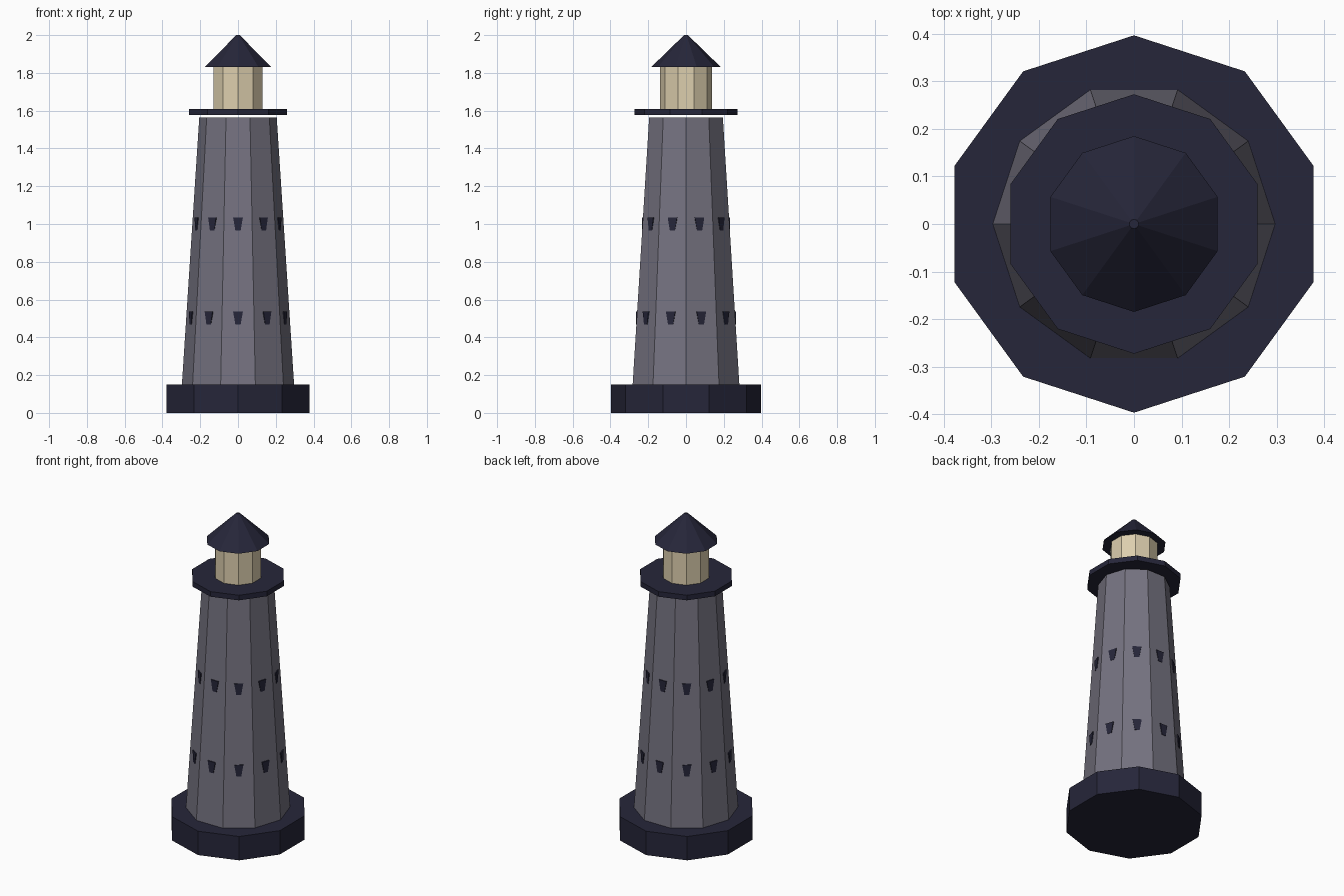
import bpy
import bmesh
from math import cos, sin, pi
from mathutils import Matrix, Vector

SIDES = 10
STEP = 2 * pi / SIDES

cube = bpy.data.objects.get("Cube")
if cube:
    bpy.data.objects.remove(cube, do_unlink=True)


def material(name, rgb):
    mat = bpy.data.materials.new(name)
    mat.use_nodes = True
    colour = (*rgb, 1.0)
    mat.diffuse_color = colour
    for node in mat.node_tree.nodes:
        if node.type == 'BSDF_PRINCIPLED':
            node.inputs["Base Color"].default_value = colour
    return mat


navy = material("dark navy", (0.019, 0.019, 0.041))
stone = material("grey stone", (0.178, 0.170, 0.216))
glow = material("lantern cream", (0.72, 0.62, 0.42))


def add_object(name, bm, mat):
    bmesh.ops.recalc_face_normals(bm, faces=bm.faces)
    mesh = bpy.data.meshes.new(name)
    bm.to_mesh(mesh)
    bm.free()
    mesh.materials.append(mat)
    obj = bpy.data.objects.new(name, mesh)
    bpy.context.collection.objects.link(obj)
    return obj


def prism(name, mat, r_bottom, r_top, z_bottom, z_top, turn=pi / 2):
    """Ten-sided capped frustum with its first corner at the given angle."""
    bm = bmesh.new()
    rings = [[bm.verts.new((r * cos(turn + i * STEP), r * sin(turn + i * STEP), z))
              for i in range(SIDES)]
             for r, z in ((r_bottom, z_bottom), (r_top, z_top))]
    low, high = rings
    bm.faces.new(low)
    bm.faces.new(high)
    for i in range(SIDES):
        j = (i + 1) % SIDES
        bm.faces.new((low[i], low[j], high[j], high[i]))
    return add_object(name, bm, mat)


# Plinth, tapered tower, gallery, lantern room and roof
prism("base_plinth", navy, 0.397, 0.397, 0.0, 0.15)
prism("tower", stone, 0.297, 0.205, 0.15, 1.565, turn=0)
prism("gallery", navy, 0.273, 0.273, 1.578, 1.61)
prism("lantern_room", glow, 0.137, 0.137, 1.61, 1.83)
prism("roof", navy, 0.185, 0.01, 1.83, 2.0)


def window_row(name, z, distance, height=0.07, top=0.026, bottom=0.014):
    """One thin upright plate, wider at the top, on every tower face."""
    bm = bmesh.new()
    h = height / 2
    outline = ((-bottom, -h), (bottom, -h), (top, h), (-top, h))
    for i in range(SIDES):
        spin = Matrix.Rotation((i + 0.5) * STEP, 3, 'Z')
        back, front = [[bm.verts.new(spin @ Vector((d, y, z + dz))) for y, dz in outline]
                       for d in (distance - 0.009, distance)]
        bm.faces.new(back)
        bm.faces.new(front)
        for a in range(4):
            b = (a + 1) % 4
            bm.faces.new((back[a], back[b], front[b], front[a]))
    return add_object(name, bm, navy)


# Two rows of windows
window_row("lower_windows", 0.502, 0.265)
window_row("upper_windows", 1.0, 0.2335)
